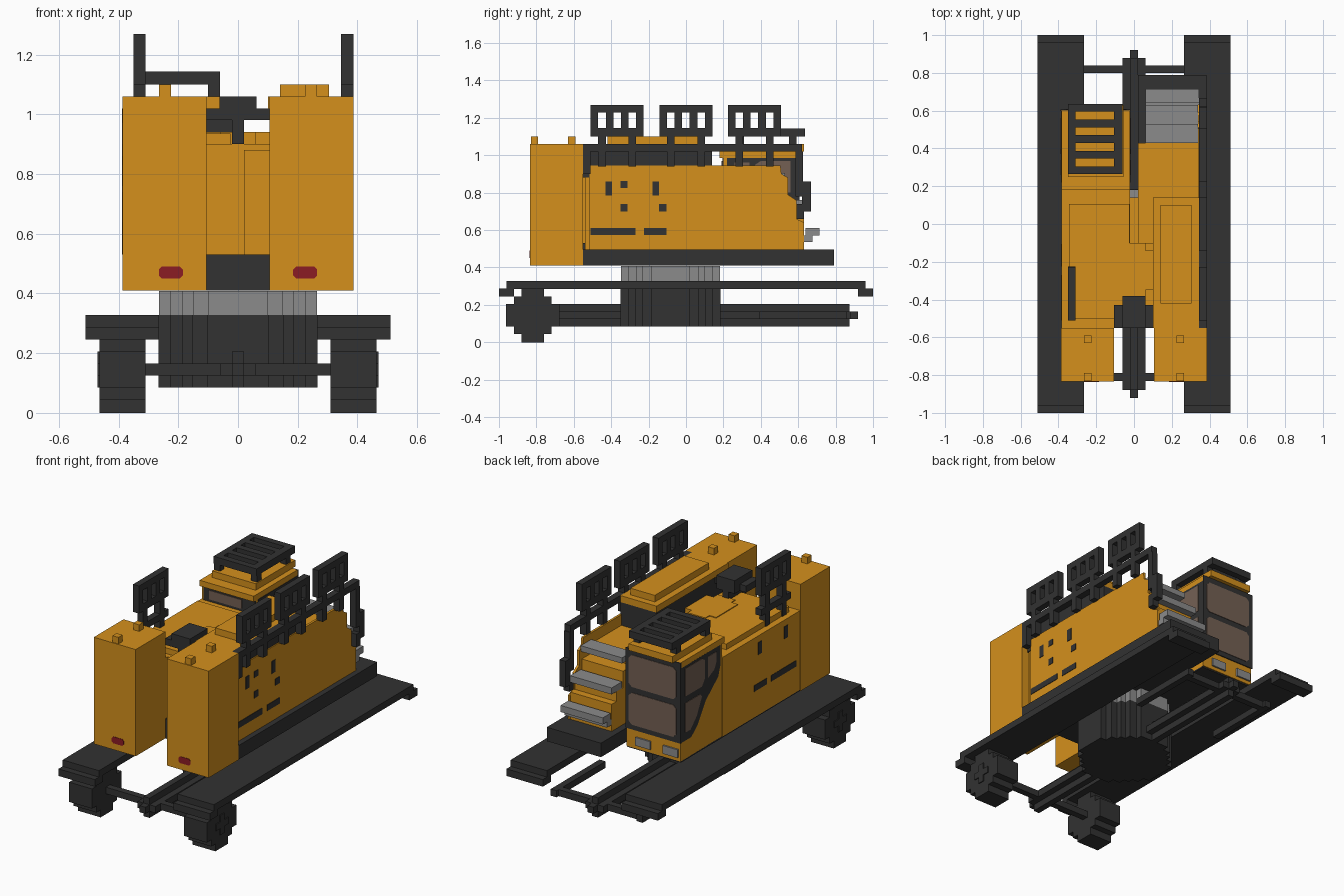
import bpy, bmesh

cube = bpy.data.objects.get("Cube")
if cube:
    bpy.data.objects.remove(cube, do_unlink=True)


def material(name, rgb):
    m = bpy.data.materials.new(name)
    m.use_nodes = True
    m.diffuse_color = (*rgb, 1)
    bsdf = m.node_tree.nodes["Principled BSDF"]
    bsdf.inputs["Base Color"].default_value = (*rgb, 1)
    bsdf.inputs["Roughness"].default_value = 0.8
    return m


ORANGE = material("orange paint", (0.66, 0.28, 0.012))
DARK = material("dark metal", (0.032, 0.032, 0.032))
GREY = material("grey metal", (0.26, 0.26, 0.26))
GLASS = material("brown glass", (0.175, 0.118, 0.088))
RED = material("red light", (0.26, 0.012, 0.017))


def finish(name, bm, mat):
    bmesh.ops.recalc_face_normals(bm, faces=bm.faces)
    me = bpy.data.meshes.new(name)
    bm.to_mesh(me)
    bm.free()
    me.materials.append(mat)
    ob = bpy.data.objects.new(name, me)
    bpy.context.scene.collection.objects.link(ob)
    return ob


def boxes(name, mat, *items):
    """Each item is x0, x1, y0, y1, z0, z1."""
    bm = bmesh.new()
    for x0, x1, y0, y1, z0, z1 in items:
        vs = bmesh.ops.create_cube(bm, size=1)["verts"]
        for v in vs:
            v.co = (x0 + (v.co.x + .5) * (x1 - x0), y0 + (v.co.y + .5) * (y1 - y0),
                    z0 + (v.co.z + .5) * (z1 - z0))
    return finish(name, bm, mat)


def prism(name, mat, pts, axis, a0, a1):
    """Extrude a 2D outline along an axis; outline is the other two axes in order."""
    def place(p, a):
        c = list(p)
        c.insert("xyz".index(axis), a)
        return c
    bm = bmesh.new()
    lo = [bm.verts.new(place(p, a0)) for p in pts]
    hi = [bm.verts.new(place(p, a1)) for p in pts]
    bm.faces.new(lo)
    bm.faces.new(hi)
    n = len(pts)
    for i in range(n):
        bm.faces.new((lo[i], lo[(i + 1) % n], hi[(i + 1) % n], hi[i]))
    return finish(name, bm, mat)


def mirrored(x0, x1, *rest):
    return [(x0, x1, *rest), (-x1, -x0, *rest)]


# Running boards with turned-down ends
for side, s in (("left", 1), ("right", -1)):
    xs = sorted((s * .265, s * .51))
    boxes(side + "_track_plate", DARK, (*xs, -.96, .96, .285, .327),
          (*xs, -1, -.92, .245, .288), (*xs, .92, 1, .245, .288))

    # Stepped wheel with a cross-shaped hub
    xs = sorted((s * .31, s * .464))
    cy, cz = -.82, .145
    boxes(side + "_wheel", DARK, *[(*xs, cy - a, cy + a, cz - b, cz + b)
          for a, b in ((.143, .06), (.1, .1), (.06, .145))])
    xs = sorted((s * .46, s * .47))
    boxes(side + "_wheel_hub", DARK, (*xs, cy - .06, cy + .06, cz - .02, cz + .02),
          (*xs, cy - .02, cy + .02, cz - .06, cz + .06))

# Undercarriage
boxes("centre_beam", DARK, (-.02, .02, -.88, .875, .085, .205),
      (-.02, .02, -.92, .92, .125, .165), (-.06, .06, -.88, .88, .125, .165))
boxes("cross_axles", DARK, (-.31, .31, -.83, -.79, .125, .165),
      (-.31, .31, .8, .84, .125, .165), *mirrored(.27, .31, .39, .86, .125, .165))


# Turntable with a stepped round outline
def stepped_disc(name, mat, r, z0, z1):
    cy = -.083
    steps = ((1, .38), (.85, .57), (.7, .7), (.57, .85), (.38, 1))
    boxes(name, mat, *[(-a * r, a * r, cy - b * r, cy + b * r, z0, z1) for a, b in steps])


stepped_disc("turntable_base", DARK, .267, .085, .327)
stepped_disc("turntable_ring", GREY, .265, .327, .408)

# Upper deck and main body
boxes("deck", DARK, (.02, .385, -.55, .79, .41, .495), (-.105, .105, -.55, -.1, .41, .53),
      (-.383, -.02, -.55, .595, .41, .42))
prism("left_body", ORANGE, [(-.515, .495), (.632, .495), (.632, .64), (.59, .66),
      (.59, .76), (.545, .79), (.545, .88), (.51, .9), (.505, .945), (-.515, .945)],
      "x", .338, .352)
boxes("left_body_core", ORANGE, (.02, .34, -.54, .43, .495, .88),
      (.06, .34, .43, .52, .495, .82), (.06, .34, .52, .63, .495, .66))
boxes("right_body", ORANGE, (-.385, -.105, -.55, .2, .418, .9),
      (-.105, -.02, -.1, .2, .418, .9), (-.345, -.025, -.5, .105, .9, .935))
boxes("centre_body", ORANGE, (-.105, .105, -.53, -.1, .53, .9),
      (-.06, .06, -.39, -.1, .9, .94), (-.105, .105, -.35, -.14, .9, .94),
      (-.02, .1, -.1, .14, .5, .8))

# Stair treads at the back
boxes("stair_treads", GREY, (.06, .345, .64, .715, .57, .61), (.06, .345, .63, .675, .535, .57),
      (.06, .34, .53, .63, .72, .76), (.06, .34, .43, .53, .87, .905))
boxes("stair_risers", ORANGE, (.06, .34, .52, .585, .66, .72))

# Engine box
boxes("engine_box", DARK, (.105, .345, -.55, .14, .88, 1.02))
boxes("engine_cover", ORANGE, (.1, .345, -.55, .14, 1.02, 1.06),
      (.14, .305, -.42, .10, 1.06, 1.1))

# Rear tanks with lifting lugs and lights
for side, s in (("left", 1), ("right", -1)):
    xs = sorted((s * .105, s * .387))
    kx = sorted((s * .225, s * .265))
    boxes(side + "_tower", ORANGE, (*xs, -.835, -.55, .41, 1.06),
          (*kx, -.63, -.59, 1.06, 1.1), (*kx, -.83, -.79, 1.06, 1.1))
    prism(side + "_tower_light", RED, [(s * .225 + dx, .47 + dz) for dx, dz in (
        (-.04, -.01), (-.03, -.02), (.03, -.02), (.04, -.01),
        (.04, .01), (.03, .02), (-.03, .02), (-.04, .01))], "y", -.8375, -.83)

# Dark winch between the tanks
boxes("winch", DARK, (-.062, .062, -.55, -.38, .98, 1.06),
      (-.105, .105, -.55, -.43, .98, 1.02), (-.02, .02, -.55, -.38, .9, .98))

# Cab
boxes("cab_body", ORANGE, (-.383, -.02, .2, .6, .418, .99))
boxes("cab_roof", ORANGE, (-.385, -.02, .18, .6, .985, 1.02),
      (-.35, -.055, .25, .63, 1.02, 1.06))
boxes("cab_lamps", GREY, (-.37, -.27, .59, .61, .44, .49), (-.185, -.085, .59, .61, .44, .49))
boxes("cab_rear_frame", DARK, (-.388, -.018, .599, .606, .53, 1.02))
for i, (z0, z1) in enumerate(((.56, .755), (.79, .985))):
    prism("cab_rear_window_%d" % (i + 1), GLASS, [(-.36, z0 + .02), (-.34, z0), (-.06, z0),
          (-.04, z0 + .02), (-.04, z1 - .02), (-.06, z1), (-.34, z1), (-.36, z1 - .02)],
          "y", .604, .609)
frame = [(.6, .53), (.5, .53), (.44, .58), (.36, .7), (.24, .8), (.22, .86), (.22, .985), (.6, .985)]
panes = ([(.56, .8), (.4, .8), (.37, .84), (.37, .95), (.4, .97), (.56, .97)],
         [(.56, .58), (.51, .58), (.45, .64), (.4, .74), (.42, .76), (.56, .76)],
         [(.34, .83), (.28, .86), (.26, .9), (.26, .96), (.34, .96)])
for side, x, d in (("outer", -.383, -1), ("inner", -.02, 1)):
    prism("cab_%s_frame" % side, DARK, frame, "x", x, x + d * .0025)
    for i, pane in enumerate(panes):
        prism("cab_%s_window_%d" % (side, i + 1), GLASS, pane, "x", x, x + d * .005)
boxes("cab_forward_frame", DARK, (-.37, -.02, .194, .2, .9, .985))
boxes("cab_forward_window", GLASS, (-.33, -.11, .19, .195, .915, .97))

# Slatted roof guard on legs
boxes("roof_guard", DARK, (-.35, -.31, .265, .635, 1.1, 1.143), (-.105, -.06, .265, .635, 1.1, 1.143),
      *[(-.31, -.105, y, y + .04, 1.1, 1.143) for y in (.265, .347, .43, .512, .595)],
      *[(x, x + .04, y, y + .04, 1.05, 1.1) for x in (-.35, -.1) for y in (.27, .55)])


# Walkway guard panel with three openings and two legs
def guard(name, x0, x1, y, foot):
    w = .0405
    bars = [(x0, x1, y + 2 * i * w, y + (2 * i + 1) * w, 1.1, 1.268) for i in range(4)]
    legs = [(x0, x1, y + i * w, y + (i + 1) * w, foot, 1.1) for i in (1, 5)]
    boxes(name, DARK, (x0, x1, y, y + 7 * w, 1.1, 1.145), (x0, x1, y, y + 7 * w, 1.228, 1.268),
          *bars, *legs)


for i, y in enumerate((-.51, -.142, .224)):
    guard("left_guard_%d" % (i + 1), .345, .386, y, .94)
guard("right_guard", -.35, -.31, -.51, .9)
boxes("right_guard_rail", DARK, (-.35, -.31, -.51, -.226, .98, 1.02))

# Handrail along the left side, dropping behind the stairs
boxes("handrail", DARK, (.345, .386, -.55, .62, 1.02, 1.06), (.345, .386, .585, .625, .78, 1.02),
      (.345, .386, .62, .668, .70, .86), (.345, .386, .59, .63, .66, .74),
      (.345, .386, -.55, -.51, .9, 1.02))

# Dark vents and latches on both flanks
slots = ((-.43, -.395, .785, .86), (-.18, -.145, .785, .86),
         (-.51, -.27, .575, .612), (-.225, -.105, .575, .612))
latches = ((-.35, -.312, .825, .862), (-.35, -.312, .70, .74), (-.145, -.105, .70, .74))
boxes("left_vents", DARK, *[(.35, .355, *v) for v in slots + latches])
boxes("right_vents", DARK, *[(-.387, -.38, *v) for v in slots])
